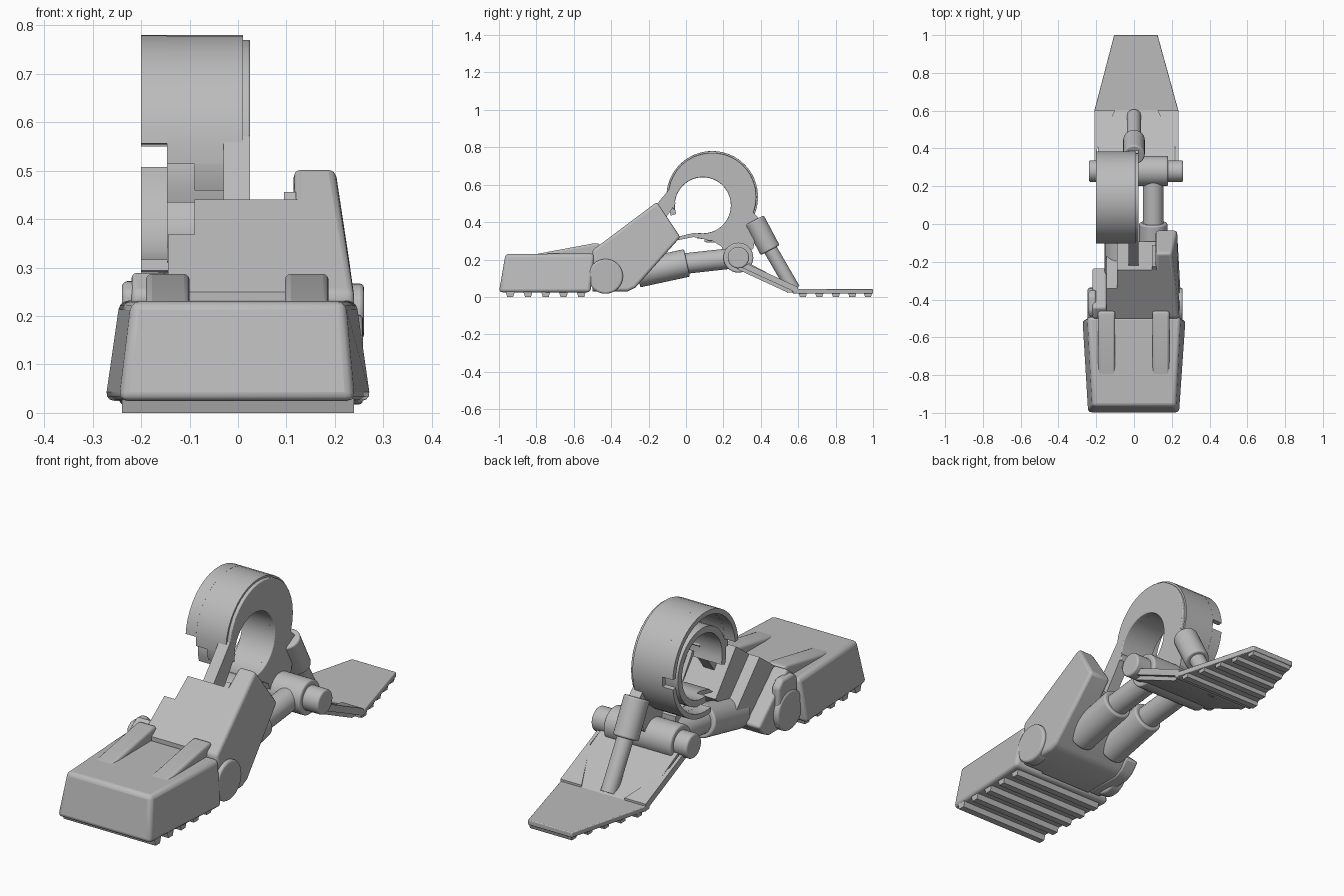
import bpy, bmesh
from math import cos, sin, radians
from mathutils import Vector

if "Cube" in bpy.data.objects:
    bpy.data.objects.remove(bpy.data.objects["Cube"], do_unlink=True)

grey = bpy.data.materials.new("plain_grey")
grey.use_nodes = True
colour = (0.5, 0.5, 0.5, 1)
grey.diffuse_color = colour
grey.node_tree.nodes["Principled BSDF"].inputs["Base Color"].default_value = colour


def finish(name, bm, bevel=0.0):
    bmesh.ops.recalc_face_normals(bm, faces=bm.faces)
    mesh = bpy.data.meshes.new(name)
    bm.to_mesh(mesh)
    bm.free()
    mesh.materials.append(grey)
    ob = bpy.data.objects.new(name, mesh)
    bpy.context.collection.objects.link(ob)
    bpy.ops.object.select_all(action="DESELECT")
    ob.select_set(True)
    bpy.context.view_layer.objects.active = ob
    bpy.ops.object.shade_smooth_by_angle(angle=radians(32))
    if bevel:
        mod = ob.modifiers.new("soft_edges", "BEVEL")
        mod.width, mod.segments = bevel, 3
        mod.limit_method = "ANGLE"
    return ob


def loft(name, a, b, bevel=0.0):
    """Solid between two matching loops of points."""
    bm = bmesh.new()
    va, vb = [bm.verts.new(p) for p in a], [bm.verts.new(p) for p in b]
    bm.faces.new(va)
    bm.faces.new(vb[::-1])
    for i in range(len(va)):
        j = (i + 1) % len(va)
        bm.faces.new((va[j], va[i], vb[i], vb[j]))
    return finish(name, bm, bevel)


def prism(name, yz, x0, x1, bevel=0.0, slant=None):
    """Side profile extruded along x; slant gives the +x side by height."""
    edge = slant or (lambda z: x1)
    return loft(name, [(x0, y, z) for y, z in yz], [(edge(z), y, z) for y, z in yz], bevel)


def rod(name, p, q, r, bevel=0.0):
    p, q = Vector(p), Vector(q)
    bm = bmesh.new()
    bmesh.ops.create_cone(bm, cap_ends=True, segments=32, radius1=r, radius2=r, depth=(q - p).length)
    turn = Vector((0, 0, 1)).rotation_difference(q - p).to_matrix()
    bmesh.ops.rotate(bm, verts=bm.verts, matrix=turn)
    bmesh.ops.translate(bm, verts=bm.verts, vec=(p + q) / 2)
    return finish(name, bm, bevel)


def arc(c, r, a0, a1, n=30):
    angles = [radians(a0 + (a1 - a0) * i / n) for i in range(n + 1)]
    return [(c[0] + r * cos(a), c[1] + r * sin(a)) for a in angles]


def band(name, c, r0, r1, a0, a1, x0, x1):
    prism(name, arc(c, r1, a0, a1) + arc(c, r0, a1, a0), x0, x1)


def tread(name, y, x0, x1):
    prism(name, [(y - .025, .03), (y - .016, 0), (y + .016, 0), (y + .025, .03)], x0, x1)


# toe
loft("toe",
     [(-.245, -1, .025), (.24, -1, .025), (.275, -.51, .025), (-.275, -.51, .025)],
     [(-.22, -.965, .23), (.222, -.965, .23), (.245, -.49, .232), (-.245, -.49, .232)], .018)
for side, x in (("right", -.145), ("left", .142)):
    prism("toe_ridge_" + side, [(-.84, .222), (-.49, .287), (-.46, .285), (-.46, .15), (-.84, .15)],
          x - .045, x + .045, .012)
for i in range(5):
    tread("toe_tread", -.94 + .095 * i, -.24, .24)

# instep, stepped back along its slope
heel_top, heel_low = Vector((-.5, .25)), Vector((-.27, .05))
tip_top, tip_low = Vector((-.155, .508)), Vector((-.03, .32))


def instep(name, reach, x0, x1, bevel=0.0, slant=None):
    top, low = heel_top.lerp(tip_top, reach), heel_low.lerp(tip_low, reach)
    yz = [heel_top, (-.5, .03), (-.31, .03), heel_low, low, top]
    prism(name, [tuple(p) for p in yz], x0, x1, bevel, slant)


instep("instep_core", .74, -.09, .13)
instep("instep_middle_step", .46, -.145, -.09)
instep("instep_low_step", .17, -.22, -.145, .012)
instep("instep_horn", 1, .115, .2, .015, lambda z: min(.243, .2 + (.508 - z) * .16))
prism("horn_fillet", [(-.26, .42), (-.225, .456), (-.11, .28), (-.14, .24)], .095, .12)

# hinge discs between toe and instep
for side, x in (("right", -.245), ("left", .2)):
    rod("hinge_disc_" + side, (x, -.43, .11), (x + .058, -.43, .11), .093, .01)
prism("hinge_lug", [(-.49, .05), (-.49, .25), (-.46, .272), (-.38, .272), (-.35, .24), (-.35, .05)],
      -.24, -.2, .012)

# ankle ring: outer shell with a rear notch, inner collar, side plate
shell_c, hole_c = (.14, .535), (.09, .49)
band("shell_top", shell_c, .222, .245, 175, 4, -.2, -.147)
band("shell_rear", shell_c, .222, .245, -7, -100, -.2, -.147)
band("shell_body", shell_c, .222, .245, 185, -100, -.147, .01)
band("shell_front_flap", shell_c, .222, .245, 198, 185, -.09, -.02)
band("collar", hole_c, .15, .18, 198, -100, -.147, 0)
prism("side_plate", arc(shell_c, .236, 190, -95) + arc(hole_c, .15, -95, 190), -.03, .025, .004)
prism("front_arm", [(-.09, .575), (-.22, .42), (-.17, .34), (-.11, .42), (-.055, .5)], -.03, .025)
prism("rear_arm", [(.23, .42), (.31, .5), (.39, .42), (.36, .26), (.28, .18), (.2, .24), (.17, .33)],
      -.03, .025)
prism("lower_bridge", [(-.06, .3), (-.03, .325), (.04, .342), (.12, .335), (.22, .29), (.22, .25),
                       (.14, .3), (.04, .32)], -.1, .025)

# ankle axle
rod("axle", (-.238, .28, .21), (.26, .28, .21), .057, .008)
rod("axle_sleeve", (-.17, .28, .21), (.18, .28, .21), .08, .008)

# twin pistons from instep to axle
for side, x in (("right", -.08), ("left", .102)):
    rod("piston_barrel_" + side, (x, -.26, .125), (x, .005, .182), .075, .008)
    rod("piston_rod_" + side, (x, -.02, .177), (x, .28, .21), .055)

# rear shock strut
rod("strut_barrel", (0, .365, .41), (0, .45, .25), .057, .008)
rod("strut_rod", (0, .43, .29), (0, .575, .04), .037)

# heel plate: flat pad, ramp and raised side rims
pad = [(-.105, 1), (.125, 1), (.235, .6), (.235, .57), (-.21, .57), (-.21, .6)]
loft("heel_pad", [(x, y, .018) for x, y in pad], [(x, y, .042) for x, y in pad], .004)
prism("heel_ramp", [(.27, .15), (.54, .025), (.6, .02), (.6, .042), (.3, .2)], -.19, .215)
for side, edge, s in (("right", -.21, 1), ("left", .235, -1)):
    rim = [(edge, .29), (edge, .6), (edge + s * .11, .6), (edge + s * .015, .4), (edge + s * .015, .29)]
    ramp = lambda y: .04 + (.6 - y) * .46
    loft("ramp_rim_" + side, [(x, y, ramp(y) - .022) for x, y in rim],
         [(x, y, ramp(y) + .012) for x, y in rim])
for i in range(5):
    y = .625 + .088 * i
    half = .215 - max(0, y - .6) * .28
    tread("heel_tread", min(y, .973), .012 - half, .012 + half)
